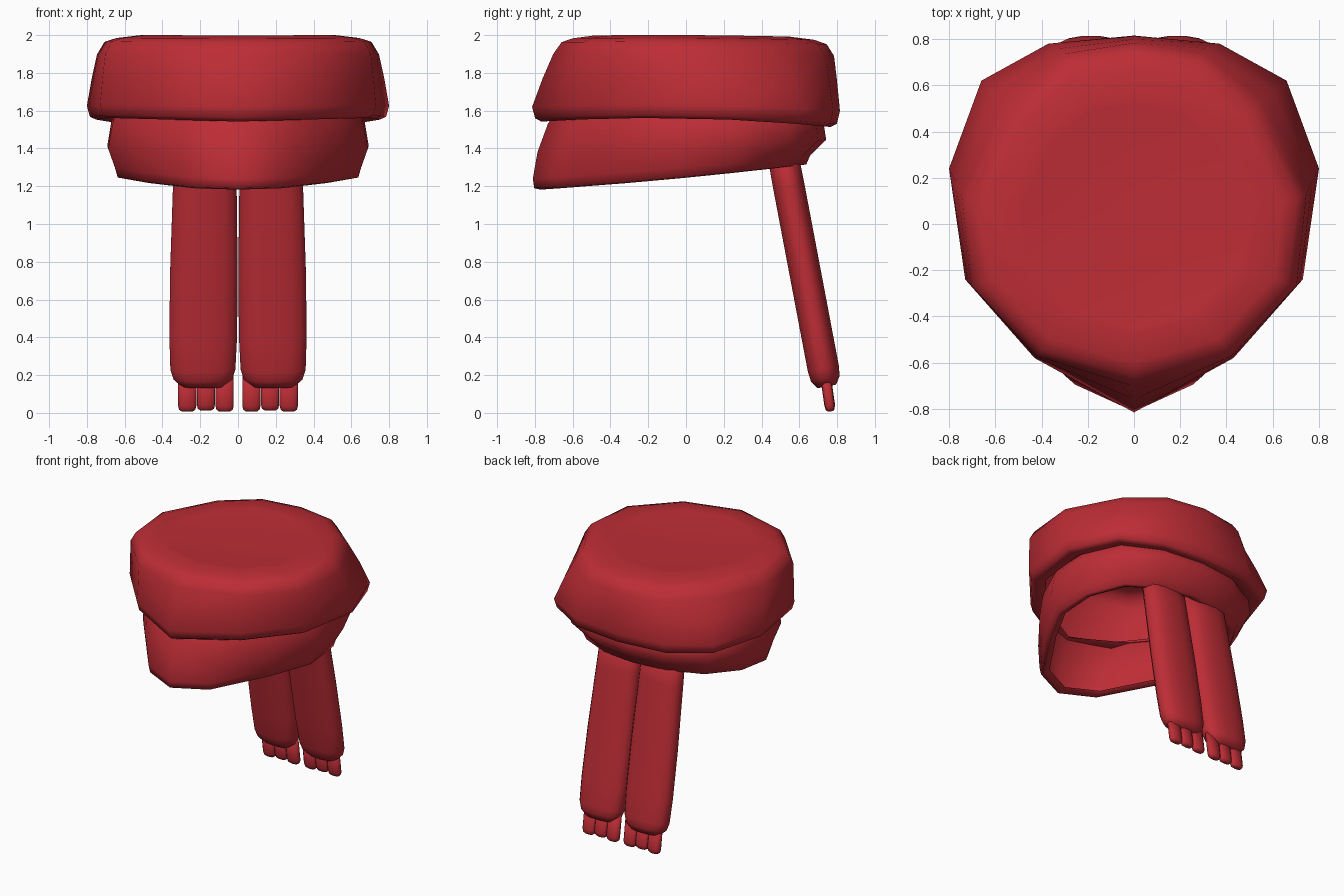
import bpy, bmesh, math
from mathutils import Vector

cube = bpy.data.objects.get("Cube")
if cube:
    bpy.data.objects.remove(cube, do_unlink=True)

# One knitted red for everything
red = bpy.data.materials.new("scarf_red")
red.use_nodes = True
red.diffuse_color = (0.51, 0.026, 0.036, 1)
bsdf = red.node_tree.nodes["Principled BSDF"]
bsdf.inputs["Base Color"].default_value = red.diffuse_color
bsdf.inputs["Roughness"].default_value = 0.8


def loft(name, rings, cap_start=False, cap_end=True):
    """Skin a list of equal-length point rings and shade it smooth."""
    bm = bmesh.new()
    rows = [[bm.verts.new(p) for p in ring] for ring in rings]
    n = len(rows[0])
    for a, b in zip(rows, rows[1:]):
        for i in range(n):
            j = (i + 1) % n
            bm.faces.new((a[i], a[j], b[j], b[i]))
    for row, wanted in ((rows[0], cap_start), (rows[-1], cap_end)):
        if wanted:
            centre = bm.verts.new(sum((v.co for v in row), Vector()) / n)
            for i in range(n):
                bm.faces.new((row[i], row[(i + 1) % n], centre))
    bmesh.ops.recalc_face_normals(bm, faces=bm.faces)
    mesh = bpy.data.meshes.new(name)
    bm.to_mesh(mesh)
    bm.free()
    for poly in mesh.polygons:
        poly.use_smooth = True
    mesh.materials.append(red)
    obj = bpy.data.objects.new(name, mesh)
    bpy.context.collection.objects.link(obj)
    return obj


def mirrored(half):
    """Complete a front-to-back half outline across x = 0."""
    return half + [(-x, y) for x, y in reversed(half[1:-1])]


def wrap_rings(low, high, rows):
    """Blend two outlines; rows hold blend, scale, and front/middle/back heights."""
    low, high = mirrored(low), mirrored(high)
    rings = []
    for t, s, front, mid, back in rows:
        ring = []
        for (x0, y0), (x1, y1) in zip(low, high):
            x, y = s * (x0 + t * (x1 - x0)), s * (y0 + t * (y1 - y0))
            u = y / 0.8
            z = mid + u * (back - front) / 2 + u * u * ((back + front) / 2 - mid)
            ring.append((x, y, z))
        rings.append(ring)
    return rings


# Upper wrap: wide faceted band with a gently rounded closed top
upper_low = [(0, -.815), (.43, -.58), (.73, -.24), (.80, .24), (.66, .62), (.37, .78), (0, .815)]
upper_high = [(0, -.69), (.42, -.57), (.70, -.27), (.74, .12), (.54, .52), (.30, .73), (0, .78)]
loft("upper_wrap", wrap_rings(upper_low, upper_high, [
    (0, .84, 1.57, 1.58, 1.54),
    (0, .94, 1.54, 1.56, 1.51),
    (0, .98, 1.56, 1.575, 1.53),
    (0, 1.0, 1.62, 1.63, 1.60),
    (.45, 1.0, 1.77, 1.78, 1.76),
    (.9, 1.0, 1.90, 1.90, 1.89),
    (1, .955, 1.96, 1.965, 1.95),
    (1, .87, 1.98, 1.985, 1.972),
    (1, .70, 1.993, 2.0, 1.985),
    (1, .66, 1.991, 1.996, 1.983)]))

# Lower wrap: tilted band, open from beneath
lower_low = [(0, -.82), (.25, -.705), (.50, -.33), (.65, -.04), (.64, .24), (.50, .49), (.27, .61), (0, .65)]
lower_high = [(0, -.73), (.30, -.60), (.54, -.32), (.66, -.05), (.67, .25), (.56, .54), (.30, .69), (0, .73)]
loft("lower_wrap", wrap_rings(lower_low, lower_high, [
    (1, .95, 1.58, 1.6, 1.57),
    (1, 1.0, 1.53, 1.55, 1.52),
    (.75, 1.045, 1.38, 1.40, 1.45),
    (.1, 1.0, 1.24, 1.30, 1.38),
    (0, .98, 1.19, 1.25, 1.335),
    (0, .94, 1.18, 1.245, 1.335),
    (0, .89, 1.20, 1.265, 1.355)]), cap_end=False)


def strip(name, start, end, width, depth, profile, power, sides):
    """Rounded strap between two points; profile holds position and width/depth scales."""
    start, end = Vector(start), Vector(end)
    axis = (end - start).normalized()
    across = Vector((1, 0, 0))
    through = axis.cross(across).normalized()
    rings = []
    for t, sw, sd in profile:
        ring = []
        for k in range(sides):
            a = math.tau * (k + .5) / sides
            c, s = math.cos(a), math.sin(a)
            u = math.copysign(abs(c) ** power, c) * width / 2 * sw
            v = math.copysign(abs(s) ** power, s) * depth / 2 * sd
            ring.append(start.lerp(end, t) + across * u + through * v)
        rings.append(ring)
    return loft(name, rings, True, True)


# Two hanging tails, each ending in three tassels
tail_profile = [(0, .92, .97), (.2, .96, 1), (.55, 1.02, 1), (.8, 1.02, 1),
                (.93, .98, 1), (.97, .88, .92), (1, .62, .6)]
tassel_profile = [(0, 1, 1), (.85, 1, 1), (.95, .9, .85), (1, .6, .5)]
for side, sign in (("left", 1), ("right", -1)):
    strip(f"{side}_tail", (sign * .173, .495, 1.46), (sign * .187, .745, .14),
          .357, .17, tail_profile, .85, 16)
    for i in range(3):
        x = sign * (.071 + i * .099)
        strip(f"{side}_tassel_{i + 1}", (x, .735, .22), (x, .765, .008 + .006 * (i % 2)),
              .1, .056, tassel_profile, .75, 10)
